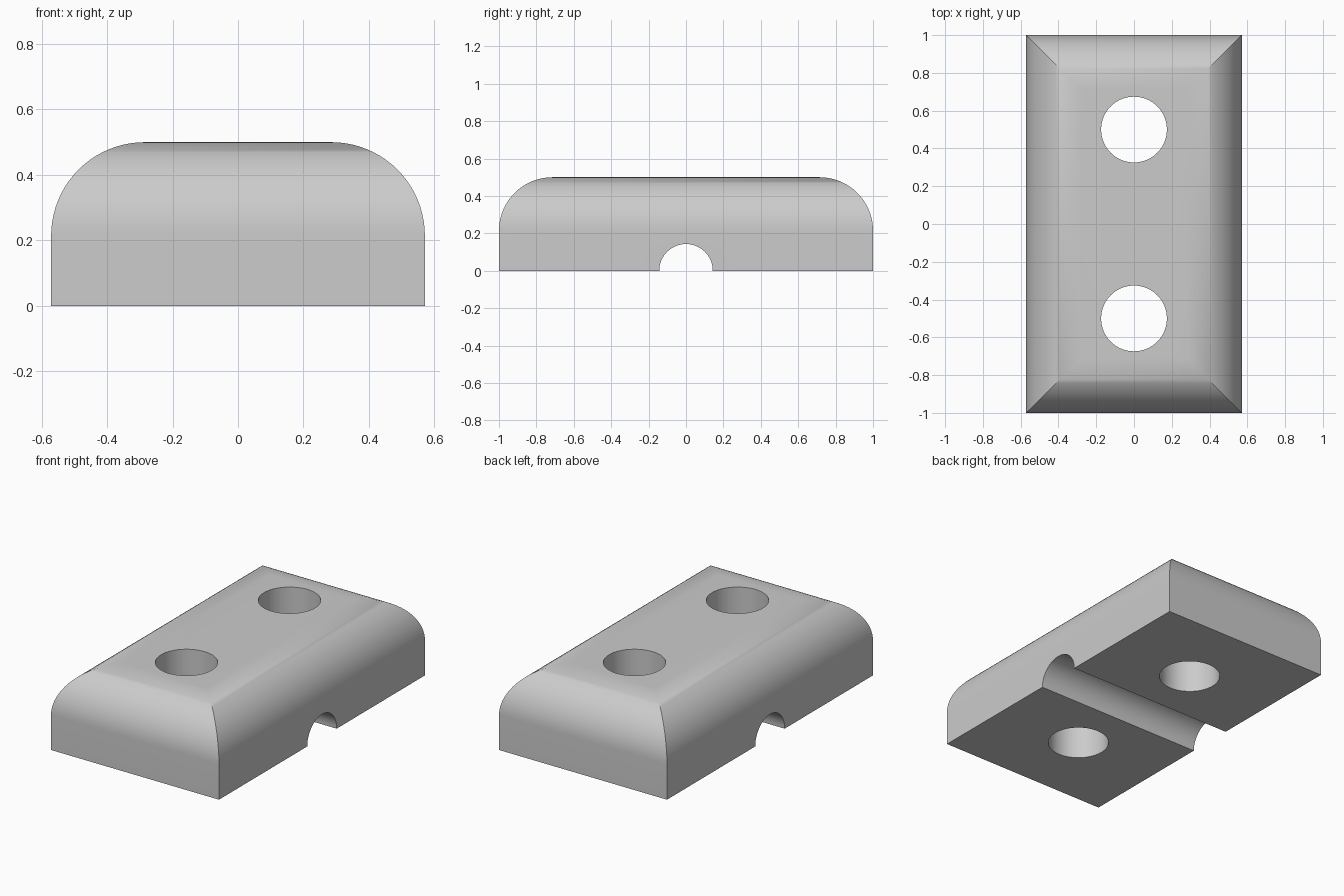
import bpy, bmesh, math

if "Cube" in bpy.data.objects:
    bpy.data.objects.remove(bpy.data.objects["Cube"])

HALF_X, HALF_Y, HEIGHT = 0.571, 1.0, 0.5
ROUND = 0.286
STEPS = 20

grey = bpy.data.materials.new("plain grey")
grey.use_nodes = True
colour = (0.6, 0.6, 0.6, 1)
grey.diffuse_color = colour
grey.node_tree.nodes["Principled BSDF"].inputs["Base Color"].default_value = colour

# Block body: stacked rectangles, inset along a quarter circle with mitred corners
bm = bmesh.new()


def ring(inset, z):
    x, y = HALF_X - inset, HALF_Y - inset
    return [bm.verts.new((sx * x, sy * y, z))
            for sx, sy in ((-1, -1), (1, -1), (1, 1), (-1, 1))]


rings = [ring(0, 0)]
for i in range(STEPS + 1):
    a = math.pi / 2 * i / STEPS
    rings.append(ring(ROUND * (1 - math.cos(a)), HEIGHT - ROUND + ROUND * math.sin(a)))
for low, high in zip(rings, rings[1:]):
    for i in range(4):
        j = (i + 1) % 4
        bm.faces.new((low[i], low[j], high[j], high[i]))
bm.faces.new(rings[0][::-1])
bm.faces.new(rings[-1])
mesh = bpy.data.meshes.new("clamp_block")
bm.to_mesh(mesh)
bm.free()
block = bpy.data.objects.new("clamp_block", mesh)
bpy.context.collection.objects.link(block)
mesh.materials.append(grey)


# Round cuts: two bolt holes and the cable groove across the underside
def cut(name, radius, location, rotation=(0, 0, 0)):
    bpy.ops.mesh.primitive_cylinder_add(vertices=64, radius=radius, depth=2,
                                        location=location, rotation=rotation)
    cutter = bpy.context.object
    cutter.name = name
    cutter.data.materials.append(grey)
    cutter.hide_render = True
    bpy.context.view_layer.objects.active = block
    mod = block.modifiers.new(name, 'BOOLEAN')
    mod.operation = 'DIFFERENCE'
    mod.solver = 'EXACT'
    mod.object = cutter
    bpy.ops.object.modifier_apply(modifier=name)
    bpy.data.objects.remove(cutter)


for name, y in (("front_bolt_hole", -0.5), ("back_bolt_hole", 0.5)):
    cut(name, 0.174, (0, y, 0))
cut("cable_groove", 0.143, (0, 0, 0), (0, math.pi / 2, 0))

# Smooth the rounded surfaces, keep the hard edges
bpy.ops.object.select_all(action='DESELECT')
block.select_set(True)
bpy.context.view_layer.objects.active = block
bpy.ops.object.shade_smooth_by_angle(angle=math.radians(30))
